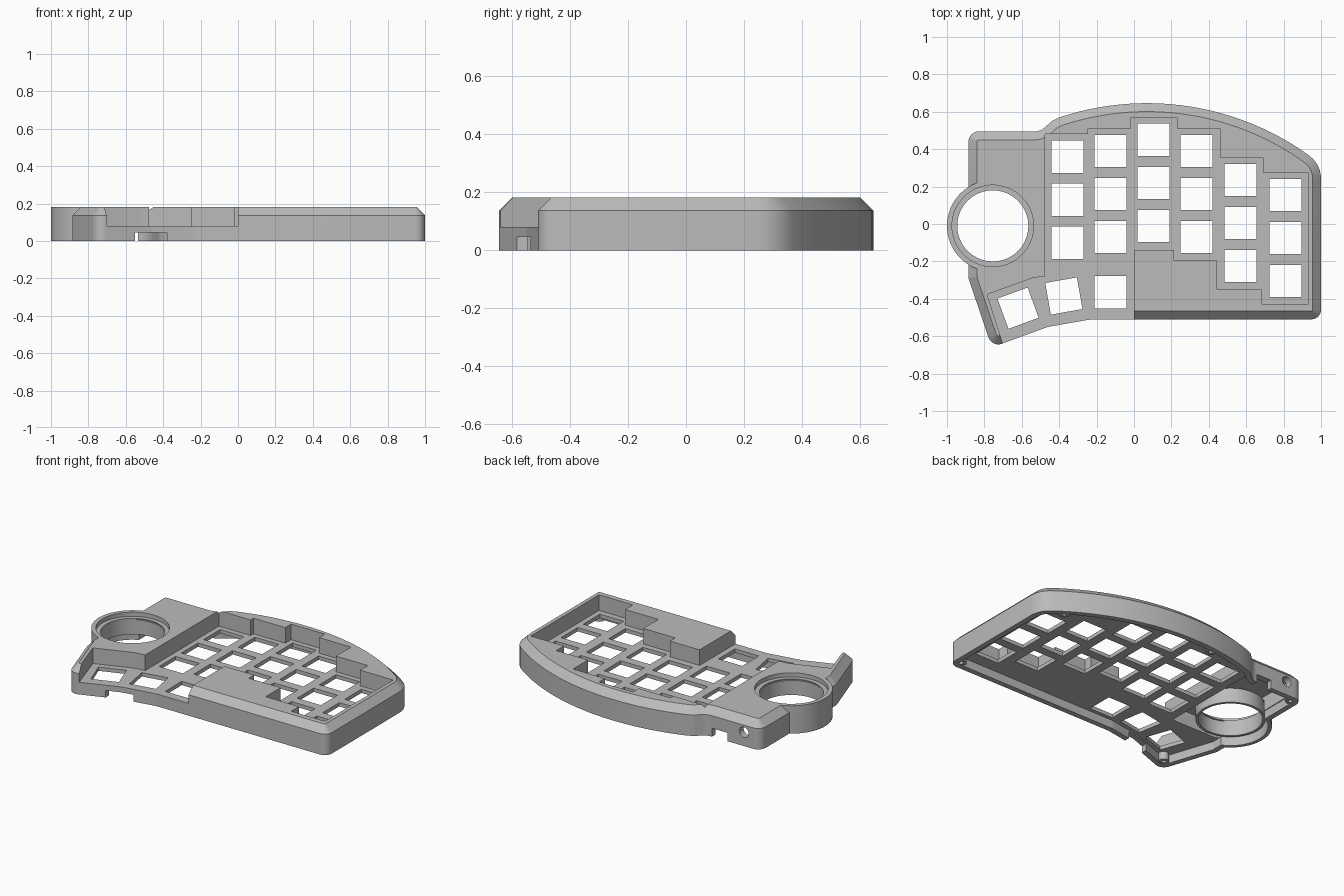
import bpy, bmesh
from math import sin, cos, tan, pi, radians
from mathutils import Vector, Matrix

cube = bpy.data.objects.get("Cube")
if cube:
    bpy.data.objects.remove(cube, do_unlink=True)

grey = bpy.data.materials.new("case_grey")
grey.use_nodes = True
grey.diffuse_color = (0.5, 0.5, 0.5, 1)
grey.node_tree.nodes["Principled BSDF"].inputs["Base Color"].default_value = (0.5, 0.5, 0.5, 1)


def rounded(corners, steps=6):
    """Polygon with a fillet at each (x, y, radius) corner."""
    pts = []
    for i, (x, y, r) in enumerate(corners):
        p = Vector((x, y))
        if r == 0:
            pts.append(p)
            continue
        a = (Vector(corners[i - 1][:2]) - p).normalized()
        b = (Vector(corners[(i + 1) % len(corners)][:2]) - p).normalized()
        half = a.angle(b) / 2
        centre = p + (a + b).normalized() * (r / sin(half))
        start = p + a * (r / tan(half)) - centre
        turn = (pi - 2 * half) * (1 if a.cross(b) < 0 else -1)
        for k in range(steps + 1):
            pts.append(centre + Matrix.Rotation(turn * k / steps, 2) @ start)
    return pts


def inset(pts, d):
    """Move a counter-clockwise polygon inwards by d."""
    out = []
    for i, p in enumerate(pts):
        e1 = (p - pts[i - 1]).normalized()
        e2 = (pts[(i + 1) % len(pts)] - p).normalized()
        n1, n2 = Vector((-e1.y, e1.x)), Vector((-e2.y, e2.x))
        out.append(p + (n1 + n2) * (d / (1 + n1.dot(n2))))
    return out


def loft(bm, layers):
    """Closed solid through stacked (points, z) outlines."""
    rings = [[bm.verts.new((p[0], p[1], z)) for p in pts] for pts, z in layers]
    n = len(rings[0])
    for low, high in zip(rings, rings[1:]):
        for i in range(n):
            j = (i + 1) % n
            bm.faces.new((low[i], low[j], high[j], high[i]))
    bm.faces.new(rings[0][::-1])
    bm.faces.new(rings[-1])


def finish(name, bm):
    bmesh.ops.recalc_face_normals(bm, faces=bm.faces)
    mesh = bpy.data.meshes.new(name)
    bm.to_mesh(mesh)
    bm.free()
    mesh.materials.append(grey)
    obj = bpy.data.objects.new(name, mesh)
    bpy.context.collection.objects.link(obj)
    return obj


def prism(name, *solids):
    """One object from several (points, z0, z1) prisms."""
    bm = bmesh.new()
    for pts, z0, z1 in solids:
        loft(bm, [(pts, z0), (pts, z1)])
    return finish(name, bm)


def circle(x, y, r, n=64):
    return [(x + r * cos(2 * pi * i / n), y + r * sin(2 * pi * i / n)) for i in range(n)]


def rect(x, y, w, h, angle=0):
    turn = Matrix.Rotation(radians(angle), 2)
    return [Vector((x, y)) + turn @ Vector((sx * w / 2, sy * h / 2))
            for sx, sy in ((-1, -1), (1, -1), (1, 1), (-1, 1))]


def combine(body, tool, operation):
    mod = body.modifiers.new(tool.name, "BOOLEAN")
    mod.operation, mod.solver, mod.object = operation, "EXACT", tool
    bpy.context.view_layer.objects.active = body
    bpy.ops.object.modifier_apply(modifier=mod.name)
    bpy.data.objects.remove(tool, do_unlink=True)


def cut(body, tool):
    combine(body, tool, "DIFFERENCE")


def add(body, tool):
    combine(body, tool, "UNION")


# Case outline with the long curved back edge
back_arc = []
for i in range(25):
    x = 0.90 - 1.30 * i / 24
    back_arc.append((x, -0.837 + (1.483 ** 2 - (x - 0.07) ** 2) ** 0.5, 0))
outline = rounded([(-0.885, -0.29, 0.05), (-0.76, -0.66, 0.055), (-0.46, -0.55, 0.1),
                   (-0.23, -0.51, 0.1), (1, -0.51, 0.052), (1, 0.32, 0.15)] + back_arc +
                  [(-0.44, 0.55, 0.08), (-0.5, 0.495, 0.08), (-0.885, 0.495, 0.055)])

# Chamfered case body
TOP, PLATE = 0.182, 0.08
bm = bmesh.new()
loft(bm, [(outline, 0), (outline, 0.137), (inset(outline, 0.045), TOP)])
case = finish("keyboard_case", bm)

# Round housing on the side
RX, RY = -0.755, -0.01
add(case, prism("round_housing", (circle(RX, RY, 0.245), 0, TOP)))

# Underside hollow, controller bay and housing hollow
cut(case, prism("underside_hollow", (inset(outline, 0.035), -0.1, 0.055)))
cut(case, prism("controller_bay", (rect(-0.672, 0.105, 0.345, 0.69), -0.1, 0.15)))
cut(case, prism("housing_hollow", (circle(RX, RY, 0.222), -0.1, 0.13)))

# Inner sleeve, seat rim and through hole of the housing
add(case, prism("housing_sleeve", (circle(RX, RY, 0.207), 0.05, 0.145)))
cut(case, prism("housing_hole", (circle(RX, RY, 0.19), -0.1, 0.3)))
cut(case, prism("housing_rim", (circle(RX, RY, 0.218), 0.155, 0.3)))

# Screw posts with pilot holes
screws = [(0.95, -0.46), (0.85, 0.37), (-0.1, 0.59), (-0.72, -0.585), (-0.835, 0.445)]
add(case, prism("screw_posts", *[(circle(x, y, 0.032, 20), 0.004, 0.07) for x, y in screws]))
cut(case, prism("screw_holes", *[(circle(x, y, 0.014, 16), -0.1, 0.05) for x, y in screws]))

# Stepped recess around the keys, open at the thumb side
recess = [(-0.475, 0.48), (-0.475, -0.28), (-0.54, -0.288), (-0.785, -0.377), (-0.675, -0.72),
          (0, -0.72), (0, -0.14), (0.215, -0.14), (0.215, -0.195), (0.445, -0.195),
          (0.445, -0.35), (0.685, -0.35), (0.685, -0.43), (0.93, -0.43), (0.93, 0.275),
          (0.69, 0.275), (0.69, 0.355), (0.46, 0.355), (0.46, 0.51), (0.23, 0.51),
          (0.23, 0.57), (-0.015, 0.57), (-0.015, 0.51), (-0.245, 0.51), (-0.245, 0.48)]
cut(case, prism("key_recess", (recess, PLATE, 0.3)))

# Switch openings: three per column plus the thumb row
KEY, PITCH = 0.172, 0.23
columns = [(-0.355, 0.36), (-0.125, 0.39), (0.105, 0.45), (0.335, 0.39), (0.57, 0.235), (0.81, 0.155)]
keys = [(x, y - PITCH * row, 0) for x, y in columns for row in range(3)]
keys += [(-0.125, -0.365, 0), (-0.375, -0.385, 10), (-0.62, -0.45, 20)]
cut(case, prism("switch_openings", *[(rect(x, y, KEY, KEY, a), -0.1, 0.12) for x, y, a in keys]))

# Cable notches in the back and front walls
cut(case, prism("cable_notches", (rect(-0.59, 0.5, 0.11, 0.2), -0.1, 0.055),
                (rect(-0.465, -0.57, 0.17, 0.14), -0.1, 0.045)))

# Round socket hole through the back wall
socket = prism("socket_hole", (circle(0, 0, 0.034, 24), -0.1, 0.1))
socket.data.transform(Matrix.Translation((-0.766, 0.5, 0.09)) @ Matrix.Rotation(pi / 2, 4, "X"))
cut(case, socket)

# Smooth curves, crisp edges
bpy.ops.object.select_all(action="DESELECT")
case.select_set(True)
bpy.context.view_layer.objects.active = case
bpy.ops.object.shade_smooth_by_angle(angle=radians(25))
